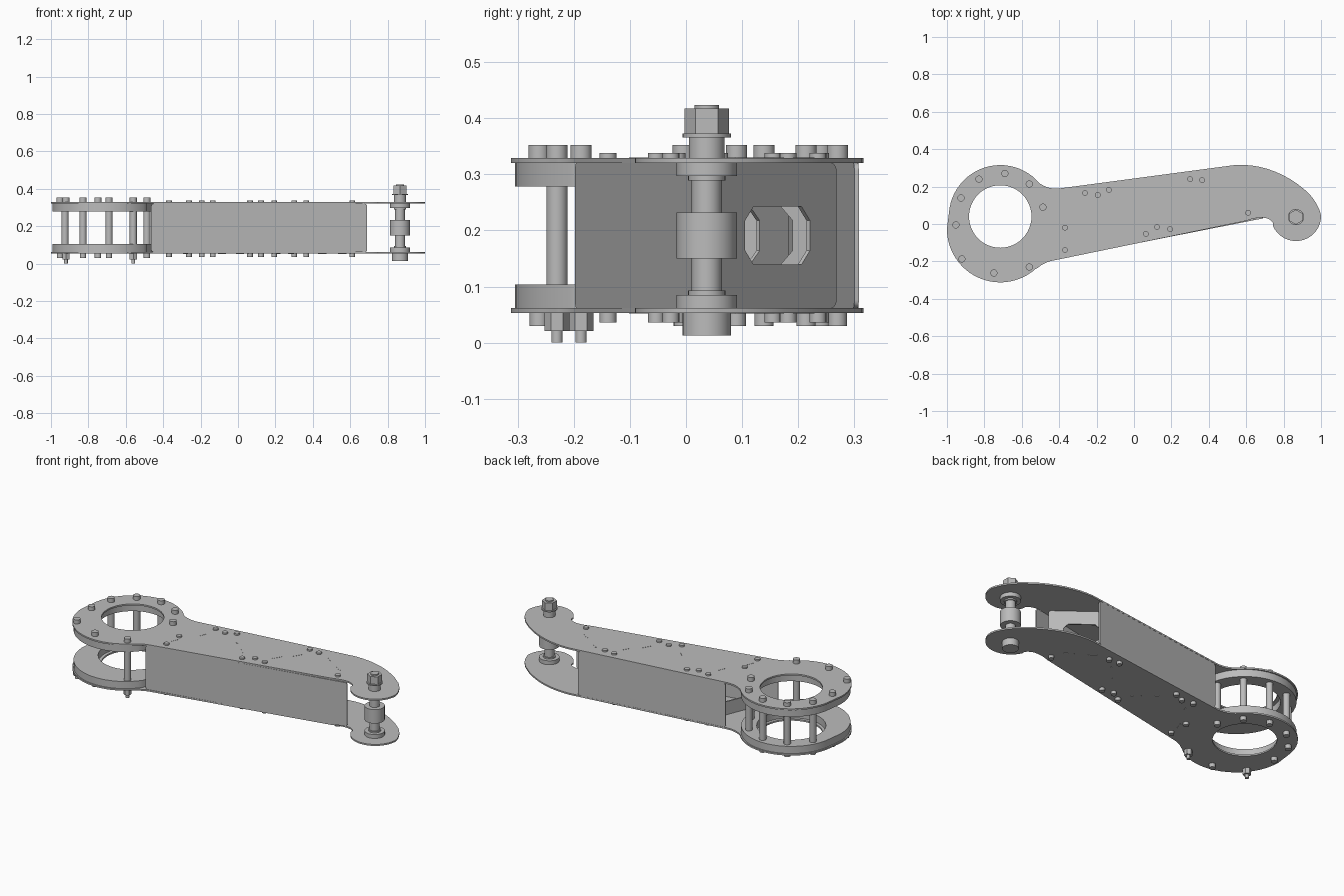
import bpy, bmesh
from math import sin, cos, pi, radians, hypot
from mathutils import Matrix, Vector

cube = bpy.data.objects.get("Cube")
if cube:
    bpy.data.objects.remove(cube, do_unlink=True)

steel = bpy.data.materials.new("grey_steel")
steel.use_nodes = True
steel.diffuse_color = (0.5, 0.5, 0.5, 1)
steel.node_tree.nodes["Principled BSDF"].inputs["Base Color"].default_value = (0.5, 0.5, 0.5, 1)

LOW, HIGH = 0.062, 0.32      # inner faces of the two side plates
SKIN = 0.009                 # sheet thickness


def add_mesh(name, mesh, matrix=Matrix()):
    mesh.materials.clear()
    mesh.materials.append(steel)
    mesh.shade_smooth()
    mesh.set_sharp_from_angle(angle=radians(32))
    ob = bpy.data.objects.new(name, mesh)
    ob.matrix_world = matrix
    bpy.context.collection.objects.link(ob)
    return ob


def flat(name, loops, thick, matrix):
    """Extruded flat shape; later loops cut holes."""
    cu = bpy.data.curves.new(name, 'CURVE')
    cu.dimensions, cu.fill_mode, cu.extrude = '2D', 'BOTH', thick / 2
    for loop in loops:
        sp = cu.splines.new('POLY')
        sp.points.add(len(loop) - 1)
        for pt, (x, y) in zip(sp.points, loop):
            pt.co = (x, y, 0, 1)
        sp.use_cyclic_u = True
    tmp = bpy.data.objects.new(name + "_curve", cu)
    bpy.context.collection.objects.link(tmp)
    dg = bpy.context.evaluated_depsgraph_get()
    mesh = bpy.data.meshes.new_from_object(tmp.evaluated_get(dg))
    bpy.data.objects.remove(tmp, do_unlink=True)
    bm = bmesh.new()
    bm.from_mesh(mesh)
    bmesh.ops.remove_doubles(bm, verts=bm.verts, dist=1e-5)
    bmesh.ops.recalc_face_normals(bm, faces=bm.faces)
    bm.to_mesh(mesh)
    bm.free()
    return add_mesh(name, mesh, matrix)


def cylinders(name, parts):
    """Upright cylinders (x, y, z0, z1, radius, sides) as one object."""
    bm = bmesh.new()
    for x, y, z0, z1, r, n in parts:
        bmesh.ops.create_cone(bm, cap_ends=True, segments=n, radius1=r, radius2=r, depth=z1 - z0,
                              matrix=Matrix.Translation((x, y, (z0 + z1) / 2)))
    mesh = bpy.data.meshes.new(name)
    bm.to_mesh(mesh)
    bm.free()
    return add_mesh(name, mesh)


def arc(cx, cy, r, a0, a1, n=24):
    return [(cx + r * cos(radians(a0 + (a1 - a0) * i / n)),
             cy + r * sin(radians(a0 + (a1 - a0) * i / n))) for i in range(n + 1)]


def bezier(a, b, c, n=10):
    a, b, c = Vector(a), Vector(b), Vector(c)
    return [tuple(a * (1 - t)**2 + b * 2 * t * (1 - t) + c * t * t)
            for t in [i / n for i in range(1, n)]]


def rounded(x0, y0, x1, y1, r):
    return (arc(x1 - r, y1 - r, r, 0, 90, 5) + arc(x0 + r, y1 - r, r, 90, 180, 5)
            + arc(x0 + r, y0 + r, r, 180, 270, 5) + arc(x1 - r, y0 + r, r, 270, 360, 5))


def sheet(name, p, q, hole=False):
    """Upright sheet from p to q, spanning the plates, with an optional window."""
    dx, dy = q[0] - p[0], q[1] - p[1]
    size = hypot(dx, dy)
    d = Vector((dx / size, dy / size, 0))
    m = Matrix((d, (0, 0, 1), d.cross(Vector((0, 0, 1))))).transposed().to_4x4()
    m.translation = ((p[0] + q[0]) / 2, (p[1] + q[1]) / 2, (LOW + HIGH) / 2)
    h = (HIGH - LOW) / 2
    loops = [rounded(-size / 2, -h, size / 2, h, 0.014)]
    if hole:
        w, t, c = 0.095, 0.052, 0.025
        loops.append([(w, t - c), (w - c, t), (c - w, t), (-w, t - c),
                      (-w, c - t), (c - w, -t), (w - c, -t), (w, c - t)])
    return flat(name, loops, 0.008, m)


# Side plates: big ring end, tapering arm, hooked small end
RX, RY = -0.715, 0.04
outline = (arc(RX, RY, 0.275, 40, 176)
           + arc(RX, -0.027, 0.285, 180, 312)
           + bezier((-0.52, -0.24), (-0.485, -0.205), (-0.43, -0.195))
           + [(0.6, 0.017)]
           + bezier((0.6, 0.017), (0.72, 0.06), (0.75, -0.005))
           + arc(0.866, 0.043, 0.134, 205, 360)
           + bezier((1.0, 0.043), (0.985, 0.12), (0.91, 0.187))
           + bezier((0.91, 0.187), (0.72, 0.34), (0.5, 0.312))
           + [(-0.385, 0.192)]
           + bezier((-0.385, 0.192), (-0.45, 0.18), (-0.504, 0.217)))
bore = arc(RX, RY, 0.167, 0, 360, 48)[:-1]
for name, z in (("lower_plate", LOW - SKIN / 2), ("upper_plate", HIGH + SKIN / 2)):
    flat(name, [outline, bore], SKIN, Matrix.Translation((0, 0, z)))

# Reinforcing rings inside the big end
ring = arc(RX, RY, 0.268, -20, 176) + arc(RX, -0.027, 0.278, 180, 325)
ring_bore = arc(RX, RY, 0.185, 0, 360, 48)[:-1]
for name, z in (("lower_ring", LOW + 0.021), ("upper_ring", HIGH - 0.021)):
    flat(name, [ring, ring_bore], 0.042, Matrix.Translation((0, 0, z)))

# Outer walls and zigzag ribs between the plates
sheet("front_wall", (-0.465, -0.194), (0.69, 0.034))
sheet("back_wall", (-0.39, 0.186), (0.49, 0.304))
ribs = [((-0.38, -0.14), (-0.25, 0.175)), ((-0.17, 0.18), (0.075, -0.055)),
        ((0.15, -0.03), (0.315, 0.25)), ((0.35, 0.265), (0.625, 0.055))]
for i, (p, q) in enumerate(ribs):
    sheet(f"rib_{i + 1}", p, q, hole=True)

# Rib tabs showing through the plates
tabs = [(-0.365, -0.075, 0), (-0.28, 0.07, 0), (-0.086, 0.107, 1), (0.01, 0.027, 1),
        (0.21, 0.064, 2), (0.284, 0.15, 2), (0.45, 0.21, 3), (0.557, 0.139, 3)]
for x, y, k in tabs:
    d = (Vector(ribs[k][1]) - Vector(ribs[k][0])).normalized()
    m = Matrix.Rotation(Vector((1, 0)).angle_signed(d) * -1, 4, 'Z')
    for z in (LOW - SKIN, HIGH + SKIN):
        flat("rib_tab", [rounded(-0.028, -0.004, 0.028, 0.004, 0.003)], 0.002,
             Matrix.Translation((x, y, z)) @ m)

# Ring bolts, spacer posts and nuts
posts = [(-0.56, -0.23), (-0.487, 0.09), (-0.56, 0.214), (-0.69, 0.27), (-0.829, 0.24), (-0.925, 0.139)]
short = [(-0.952, -0.005), (-0.92, -0.187), (-0.749, -0.262)]
nutted = [posts[0], short[1]]
cylinders("spacer_posts", [(x, y, LOW, HIGH, 0.019, 24) for x, y in posts])
cylinders("ring_bolt_heads", [(x, y, HIGH, 0.352, 0.019, 20) for x, y in posts + short])
cylinders("ring_bolt_ends", [(x, y, 0.03, LOW, 0.017, 20) for x, y in posts + short if (x, y) not in nutted])
cylinders("ring_nuts", [(x, y, 0.021, LOW, 0.022, 6) for x, y in nutted])
cylinders("ring_bolt_tips", [(x, y, 0, 0.03, 0.01, 16) for x, y in nutted])

# Small rib bolts on both plates
rib_bolts = [(-0.262, 0.166), (-0.193, 0.155), (-0.134, 0.182), (-0.369, -0.02), (-0.369, -0.139),
             (0.064, -0.053), (0.123, -0.016), (0.193, -0.027), (0.3, 0.24), (0.364, 0.235), (0.61, 0.06)]
cylinders("rib_bolts_top", [(x, y, HIGH, 0.338, 0.015, 20) for x, y in rib_bolts])
cylinders("rib_bolts_bottom", [(x, y, 0.036, LOW, 0.015, 20) for x, y in rib_bolts])

# Pivot shaft at the hooked end: (bottom, top, radius)
SX, SY = 0.866, 0.037
steps = {"pivot_rod": (0.02, 0.424, 0.022), "pivot_sleeve": (LOW, HIGH, 0.027),
         "pivot_head": (0.013, 0.055, 0.043), "lower_flange": (LOW, 0.085, 0.054),
         "lower_collar": (0.085, 0.093, 0.033), "middle_roller": (0.15, 0.232, 0.054),
         "upper_collar": (0.289, 0.297, 0.033), "upper_flange": (0.297, HIGH, 0.054),
         "top_spacer": (HIGH, 0.366, 0.032), "washer": (0.366, 0.373, 0.043)}
for name, (z0, z1, r) in steps.items():
    cylinders(name, [(SX, SY, z0, z1, r, 40)])
cylinders("pivot_nut", [(SX, SY, 0.373, 0.417, 0.04, 6)])
